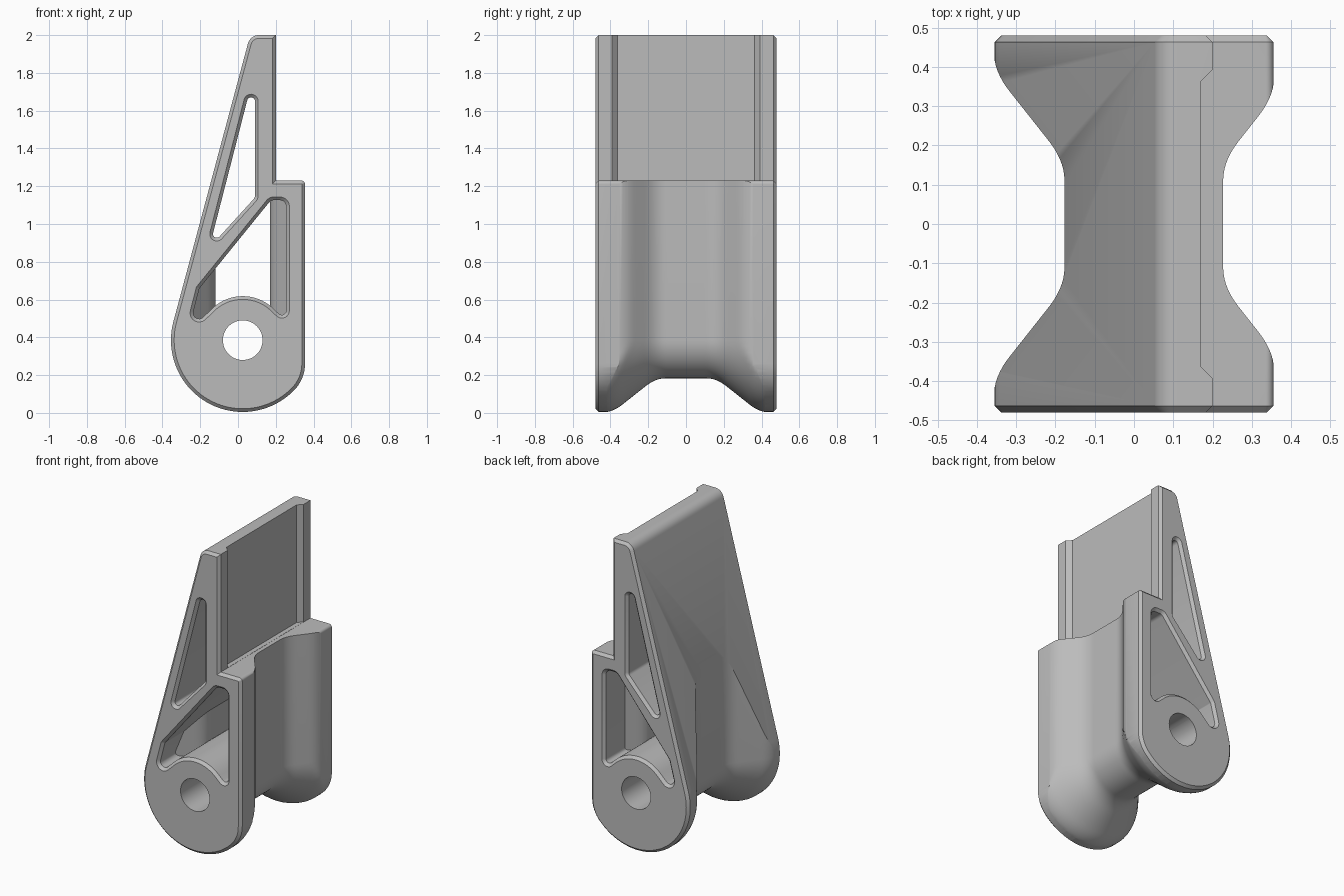
import bpy, bmesh, math
from mathutils import Vector

cube = bpy.data.objects.get("Cube")
if cube:
    bpy.data.objects.remove(cube, do_unlink=True)

CX, CZ = 0.025, 0.385      # centre of the pivot eye
HALF, CHAMFER = 0.48, 0.017


# ---- helpers ----
def arc(radius, start, end, steps):
    """Points on a circle around the pivot centre, with no corner rounding."""
    out = []
    for i in range(steps + 1):
        a = math.radians(start + (end - start) * i / steps)
        out.append((CX + radius * math.cos(a), CZ + radius * math.sin(a), 0))
    return out


def rounded(corners, steps=8):
    """Turn (x, z, radius) corners into an outline with filleted corners."""
    out = []
    for i, (x, z, r) in enumerate(corners):
        p = Vector((x, z))
        if r == 0:
            out.append(p)
            continue
        u = (Vector(corners[i - 1][:2]) - p).normalized()
        v = (Vector(corners[(i + 1) % len(corners)][:2]) - p).normalized()
        half = u.angle(v) / 2
        centre = p + (u + v).normalized() * r / math.sin(half)
        first = p + u * r / math.tan(half) - centre
        last = p + v * r / math.tan(half) - centre
        turn = math.pi - 2 * half
        for k in range(steps + 1):
            t = k / steps
            out.append(centre + (first * math.sin((1 - t) * turn)
                                 + last * math.sin(t * turn)) / math.sin(turn))
    return out


def offset(outline, d):
    """Grow a counter-clockwise outline by d."""
    out = []
    for i, p in enumerate(outline):
        a = (p - outline[i - 1]).normalized()
        b = (outline[(i + 1) % len(outline)] - p).normalized()
        na, nb = Vector((a.y, -a.x)), Vector((b.y, -b.x))
        out.append(p + (na + nb) * d / (1 + na.dot(nb)))
    return out


def loft(name, rings):
    """Closed solid through rings with equal point counts."""
    bm = bmesh.new()
    rows = [[bm.verts.new(p) for p in ring] for ring in rings]
    n = len(rows[0])
    for lo, hi in zip(rows, rows[1:]):
        for i in range(n):
            bm.faces.new((lo[i], lo[(i + 1) % n], hi[(i + 1) % n], hi[i]))
    bm.faces.new(rows[0])
    bm.faces.new(rows[-1])
    bmesh.ops.recalc_face_normals(bm, faces=bm.faces)
    mesh = bpy.data.meshes.new(name)
    bm.to_mesh(mesh)
    bm.free()
    obj = bpy.data.objects.new(name, mesh)
    bpy.context.collection.objects.link(obj)
    return obj


def prism(name, outline, stations):
    """Extrude an x-z outline along y, symmetric, with (y, growth) stations."""
    full = [(-y, d) for y, d in stations] + [(y, d) for y, d in reversed(stations)]
    return loft(name, [[(p.x, y, p.y) for p in offset(outline, d)] for y, d in full])


def combine(target, tool, operation):
    mod = target.modifiers.new(operation.title(), 'BOOLEAN')
    mod.operation, mod.solver, mod.object = operation, 'EXACT', tool
    bpy.context.view_layer.objects.active = target
    bpy.ops.object.modifier_apply(modifier=mod.name)
    bpy.data.objects.remove(tool, do_unlink=True)


def soft_min(a, b, k=0.04):
    h = max(k - abs(a - b), 0) / k
    return min(a, b) - h * h * k / 4


def waist(name, inset):
    """U-shaped envelope that narrows toward the middle of the part."""
    rings, count = [], 72
    for i in range(count + 1):
        y = -0.5 + i / count
        slope = 0.225 + 0.79 * (abs(y) - 0.19)
        wide = -soft_min(-0.202, -slope)
        r = soft_min(wide, 0.382) - inset
        side = soft_min(wide, 0.332) - inset
        ring = [(CX - r, y, 2.1)]
        for k in range(33):
            a = math.pi * (1 + k / 32)
            ring.append((CX + min(r * math.cos(a), side), y, CZ + r * math.sin(a)))
        ring.append((CX + side, y, 2.1))
        rings.append(ring)
    return loft(name, rings)


# ---- main body: tall wedge over a round eye, chamfered ends ----
profile = rounded(arc(0.38, 165, 315, 40) + [
    (0.355, 0.177, 0.2), (0.355, 1.23, 0.02), (0.2, 1.23, 0),
    (0.2, 2.0, 0), (0.0645, 2.0, 0.06)])
body = prism("bracket_body", profile, [(HALF, -CHAMFER), (HALF - CHAMFER, 0)])
combine(body, waist("waist_envelope", 0), 'INTERSECT')

# ---- shallow recess on the upper right face ----
recess = [(0.17, -0.363), (0.26, -0.453), (0.26, 0.453), (0.17, 0.363)]
combine(body, loft("face_recess", [[(x, y, z) for x, y in recess]
                                   for z in (1.231, 2.1)]), 'DIFFERENCE')

# ---- upper triangular opening ----
mouth = [(0.5, CHAMFER + 0.02), (HALF - CHAMFER, 0)]
triangle = rounded([(-0.152, 0.874, 0.02), (0.09, 1.14, 0.03), (0.09, 1.815, 0.021)])
combine(body, prism("upper_opening", triangle, mouth), 'DIFFERENCE')

# ---- lower opening, pinched to keep an even wall at the waist ----
window = rounded(arc(0.216, 135, 45, 20) + [
    (0.272, 0.449, 0.04), (0.272, 1.143, 0.05), (0.166, 1.143, 0.05),
    (-0.22, 0.667, 0.03), (-0.295, 0.376, 0.048)])
lower = prism("lower_opening", window, [(0.5, 0.02), (HALF - CHAMFER, -CHAMFER)])
combine(lower, waist("inner_envelope", 0.057), 'INTERSECT')
combine(body, lower, 'DIFFERENCE')

# ---- pivot bore ----
bore = [Vector(p[:2]) for p in arc(0.105, 0, 352.5, 47)]
combine(body, prism("pivot_bore", bore, [(0.6, 0)]), 'DIFFERENCE')

# ---- material and shading ----
grey = bpy.data.materials.new("plain grey")
grey.use_nodes = True
colour = (0.5, 0.5, 0.5, 1)
grey.diffuse_color = colour
grey.node_tree.nodes["Principled BSDF"].inputs["Base Color"].default_value = colour
body.data.materials.clear()
body.data.materials.append(grey)
for poly in body.data.polygons:
    poly.material_index = 0

bpy.ops.object.select_all(action='DESELECT')
body.select_set(True)
bpy.context.view_layer.objects.active = body
bpy.ops.object.shade_smooth_by_angle(angle=math.radians(28))
